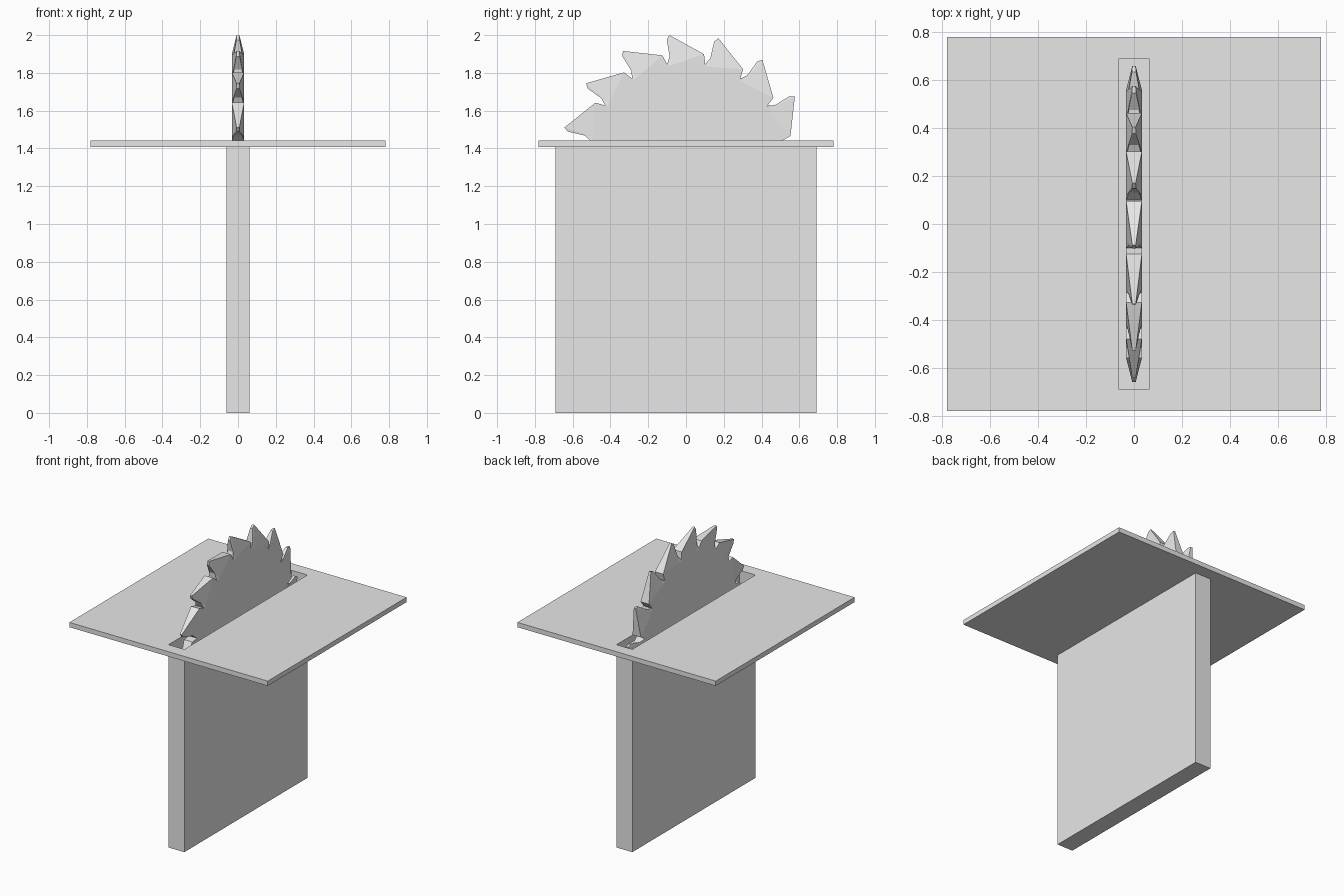
import bpy, bmesh
from math import radians, cos, sin

cube = bpy.data.objects.get("Cube")
if cube:
    bpy.data.objects.remove(cube, do_unlink=True)

# One plain grey for everything
grey = bpy.data.materials.new("light_grey")
grey.use_nodes = True
grey.diffuse_color = (0.8, 0.8, 0.8, 1)
grey.node_tree.nodes["Principled BSDF"].inputs["Base Color"].default_value = (0.8, 0.8, 0.8, 1)


def finish(name, bm):
    bmesh.ops.recalc_face_normals(bm, faces=bm.faces)
    mesh = bpy.data.meshes.new(name)
    bm.to_mesh(mesh)
    bm.free()
    mesh.materials.append(grey)
    obj = bpy.data.objects.new(name, mesh)
    bpy.context.collection.objects.link(obj)
    return obj


def rectangle(bm, half_x, half_y, z):
    corners = ((-1, -1), (1, -1), (1, 1), (-1, 1))
    return [bm.verts.new((sx * half_x, sy * half_y, z)) for sx, sy in corners]


def bridge(bm, a, b):
    n = len(a)
    for i in range(n):
        j = (i + 1) % n
        bm.faces.new((a[i], a[j], b[j], b[i]))


SLOT_X, SLOT_Y = 0.062, 0.692
TABLE_HALF, TABLE_LOW, TABLE_TOP = 0.78, 1.408, 1.442

# Table top with a long slot through it
bm = bmesh.new()
loops = [rectangle(bm, TABLE_HALF, TABLE_HALF, TABLE_LOW),
         rectangle(bm, TABLE_HALF, TABLE_HALF, TABLE_TOP),
         rectangle(bm, SLOT_X, SLOT_Y, TABLE_TOP),
         rectangle(bm, SLOT_X, SLOT_Y, TABLE_LOW)]
for i in range(4):
    bridge(bm, loops[i], loops[(i + 1) % 4])
finish("table_top", bm)

# Hollow blade housing, open into the slot
bm = bmesh.new()
floor = rectangle(bm, SLOT_X, SLOT_Y, 0)
bridge(bm, floor, rectangle(bm, SLOT_X, SLOT_Y, TABLE_LOW))
bm.faces.new(floor)
finish("blade_housing", bm)

# Saw blade: flat disc with hooked teeth that taper to a narrow tip
TEETH, FIRST_TIP, CENTRE_Z = 16, 7.6, 1.34
DISC_R, DISC_HALF = 0.508, 0.033
# angle from tip, radius, half thickness, matching disc angle
TOOTH = ((-17.3, 0.567, DISC_HALF, -17.3),
         (0.0, 0.666, 0.007, 0.0),
         (1.5, 0.643, 0.008, 0.7),
         (1.2, 0.558, 0.02, 1.4),
         (3.5, 0.516, DISC_HALF, 3.5))


def polar(bm, x, radius, angle):
    a = radians(angle)
    return bm.verts.new((x, radius * cos(a), CENTRE_Z + radius * sin(a)))


bm = bmesh.new()
rims = []
for side in (-1, 1):
    rim, disc = [], []
    for k in range(TEETH):
        tip = FIRST_TIP + k * 360 / TEETH
        for angle, radius, half, disc_angle in TOOTH:
            rim.append(polar(bm, side * half, radius, tip + angle))
            disc.append(polar(bm, side * DISC_HALF, DISC_R, tip + disc_angle))
    for i in range(len(rim)):
        j = (i + 1) % len(rim)
        bm.faces.new((rim[i], rim[j], disc[j]))
        bm.faces.new((rim[i], disc[j], disc[i]))
    bm.faces.new(disc)
    rims.append(rim)
bridge(bm, *rims)
finish("saw_blade", bm)
